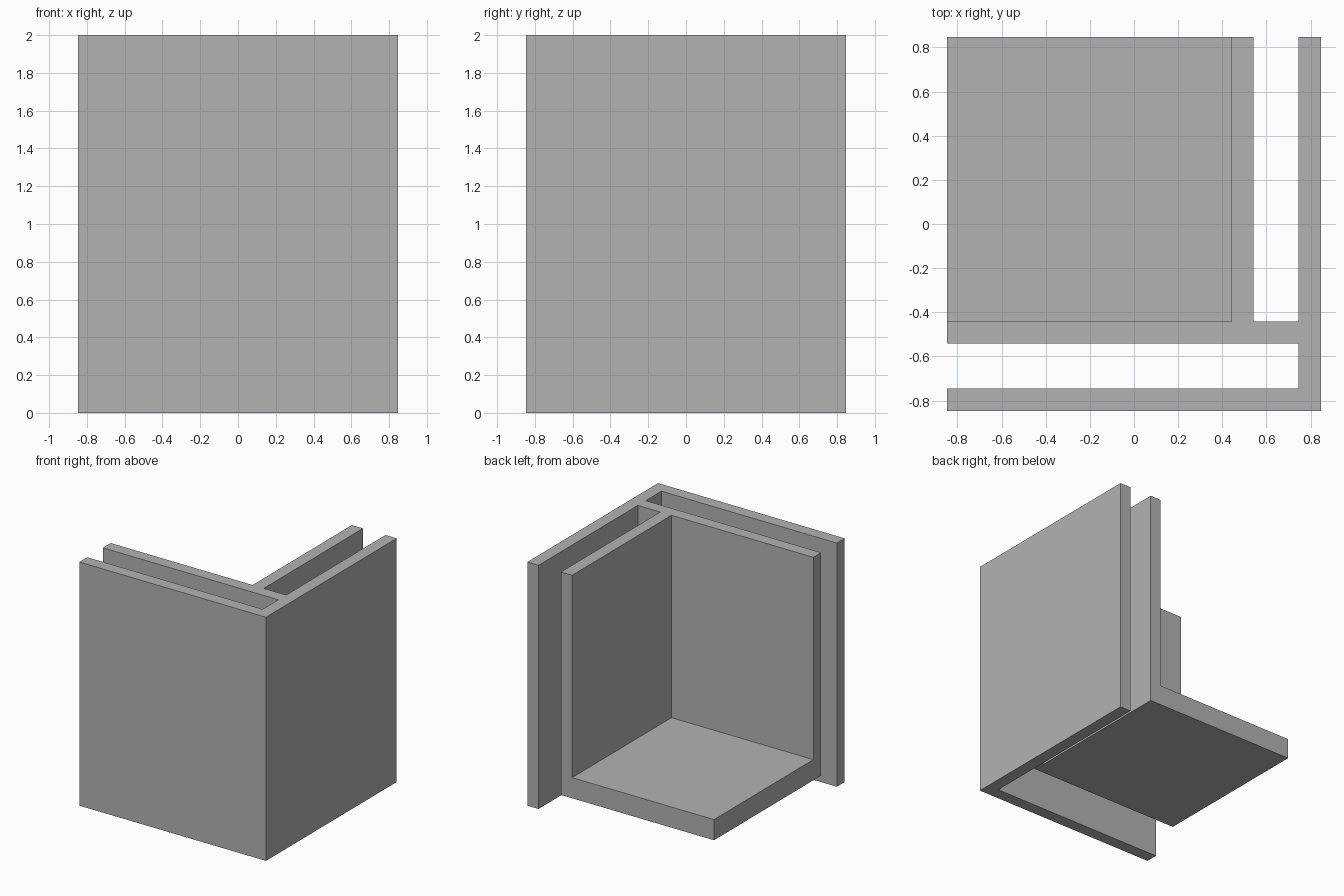
import bpy
import bmesh
from mathutils import Matrix

cube = bpy.data.objects.get("Cube")
if cube:
    bpy.data.objects.remove(cube, do_unlink=True)

# Proportions in working units, scaled so the height is 2
HEIGHT, WIDTH, WALL, GAP, FLOOR, DROP = 59, 50, 3, 6, 5, 5
SCALE = 2 / HEIGHT

grey = bpy.data.materials.new("plain_grey")
grey.use_nodes = True
colour = (0.45, 0.45, 0.45, 1)
grey.diffuse_color = colour
grey.node_tree.nodes["Principled BSDF"].inputs["Base Color"].default_value = colour


def prism(name, outline, bottom, top):
    """Extrude a plan outline, measured inward from the solid front corner."""
    bm = bmesh.new()
    face = bm.faces.new([bm.verts.new((WIDTH / 2 - a, b - WIDTH / 2, bottom))
                         for a, b in outline])
    new = bmesh.ops.extrude_face_region(bm, geom=[face])["geom"]
    bmesh.ops.translate(bm, vec=(0, 0, top - bottom),
                        verts=[v for v in new if isinstance(v, bmesh.types.BMVert)])
    bmesh.ops.recalc_face_normals(bm, faces=bm.faces)
    bmesh.ops.transform(bm, matrix=Matrix.Scale(SCALE, 4), verts=bm.verts)
    mesh = bpy.data.meshes.new(name)
    bm.to_mesh(mesh)
    bm.free()
    mesh.materials.append(grey)
    obj = bpy.data.objects.new(name, mesh)
    bpy.context.collection.objects.link(obj)


def angle(start):
    """L-shaped outline whose outer corner lies at start on both axes."""
    inner = start + WALL
    return [(start, start), (WIDTH, start), (WIDTH, inner),
            (inner, inner), (inner, WIDTH), (start, WIDTH)]


inset = WALL + GAP          # outer face of the inner walls
inside = inset + WALL       # inner face of the inner walls

prism("outer_walls", angle(0), 0, HEIGHT)
prism("inner_walls", angle(inset), DROP, HEIGHT)

# Web joining the two pairs of walls
prism("connecting_web", [(WALL, inset), (inset, inset), (inset, inside), (WALL, inside)],
      DROP, HEIGHT)

# Raised floor between the inner walls
prism("floor", [(inside, inside), (WIDTH, inside), (WIDTH, WIDTH), (inside, WIDTH)],
      DROP, DROP + FLOOR)
